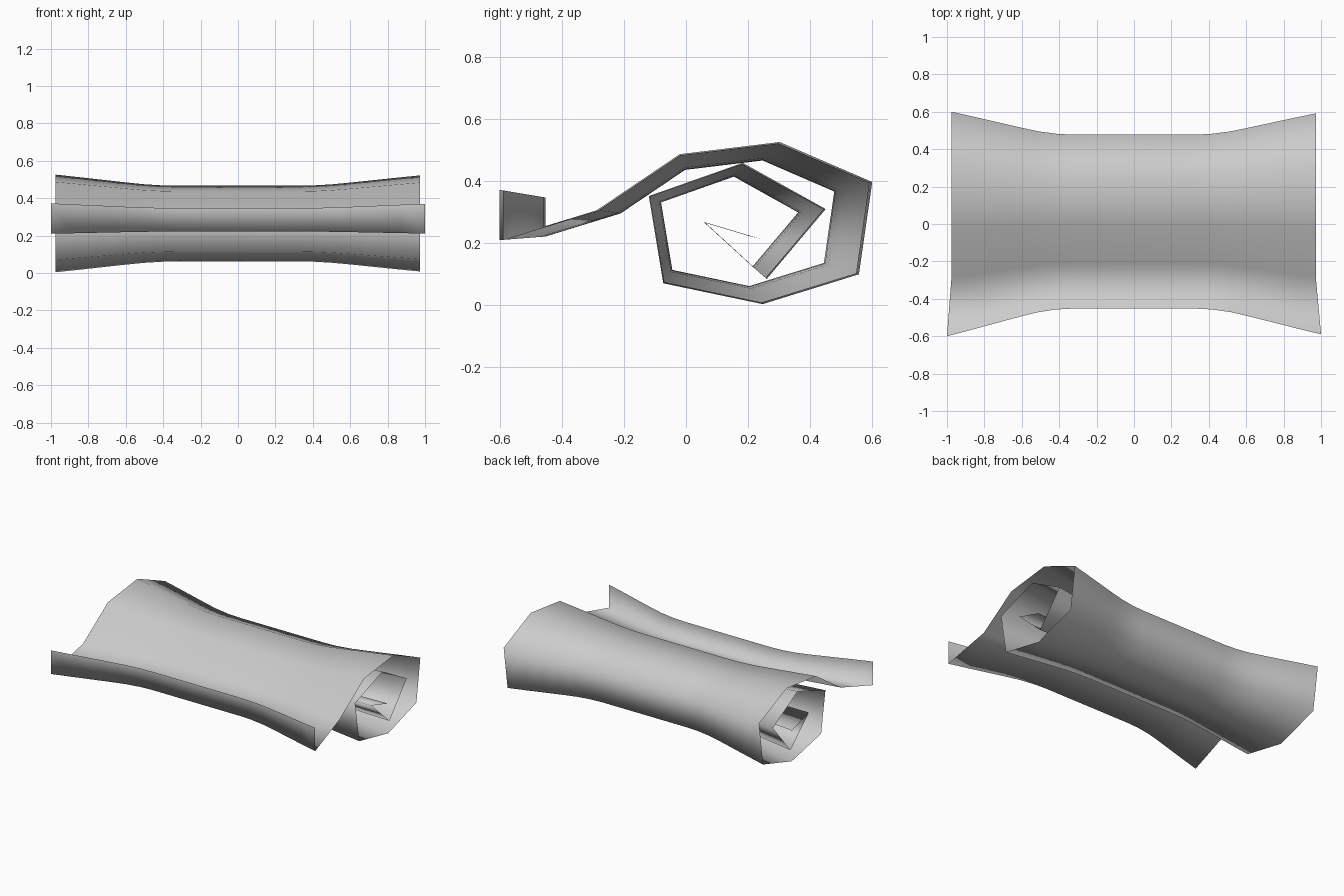
import bpy

if "Cube" in bpy.data.objects:
    bpy.data.objects.remove(bpy.data.objects["Cube"])

# Rolled cross-section (y, z) at the wide left end: front lip, sheet, spiral
PROFILE = [(-0.60, 0.372), (-0.60, 0.21), (-0.288, 0.306), (-0.02, 0.487),
           (0.302, 0.526), (0.60, 0.397), (0.557, 0.10), (0.247, 0.004),
           (-0.073, 0.071), (-0.12, 0.352), (0.183, 0.459), (0.45, 0.31),
           (0.26, 0.085), (0.06, 0.268), (0.243, 0.213)]
CENTRE = (0.056, 0.262)
WAIST = 0.775

# Flare from the straight waist to the end: (fraction of length, fraction of flare)
FLARE = [(0.33, 0.0), (0.42, 0.035), (0.52, 0.14), (0.62, 0.31),
         (0.74, 0.53), (0.87, 0.77), (1.0, 1.0)]
stations = [(-u, f) for u, f in reversed(FLARE)] + [(0, 0)]
stations += [(u, f * 0.93) for u, f in FLARE]


def half_length(i, side):
    # the front lip reaches slightly further than the roll
    if i < 2:
        return 1.0
    return 0.976 if side < 0 else 0.972


verts = []
for u, f in stations:
    s = WAIST + (1 - WAIST) * f
    for i, (y, z) in enumerate(PROFILE):
        verts.append((u * half_length(i, u),
                      CENTRE[0] + (y - CENTRE[0]) * s,
                      CENTRE[1] + (z - CENTRE[1]) * s))

n = len(PROFILE)
faces = [(a * n + i, (a + 1) * n + i, (a + 1) * n + i + 1, a * n + i + 1)
         for a in range(len(stations) - 1) for i in range(n - 1)]

# Thin rolled sheet, smooth shaded
mesh = bpy.data.meshes.new("rolled_sheet")
mesh.from_pydata(verts, [], faces)
mesh.polygons.foreach_set("use_smooth", [True] * len(faces))
mesh.update()
sheet = bpy.data.objects.new("rolled_sheet", mesh)
bpy.context.collection.objects.link(sheet)
